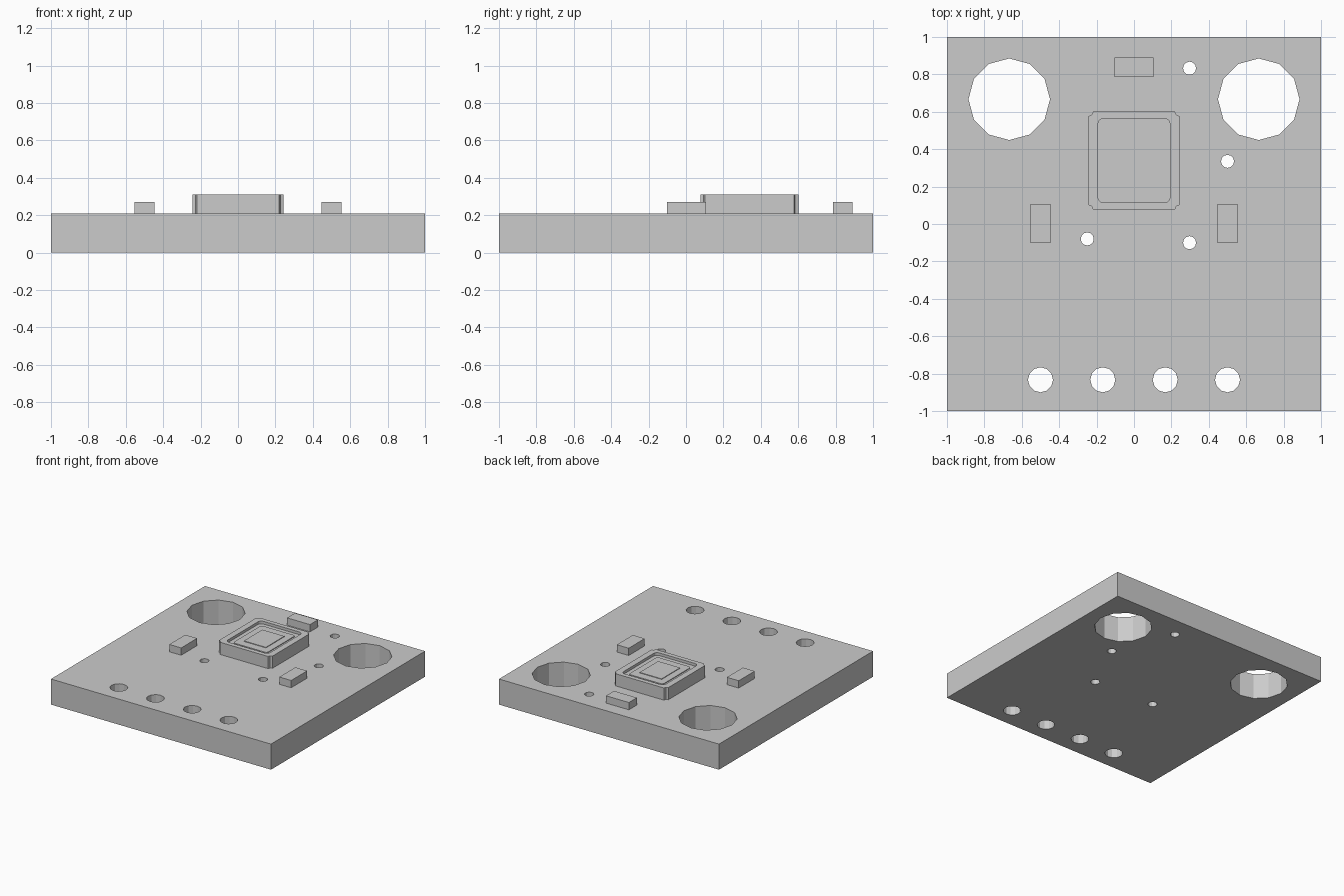
import bpy, bmesh
from math import sin, cos, pi
from mathutils import Matrix

cube = bpy.data.objects.get("Cube")
if cube:
    bpy.data.objects.remove(cube, do_unlink=True)

grey = bpy.data.materials.new("plain grey")
grey.use_nodes = True
colour = (0.6, 0.6, 0.6, 1)
grey.diffuse_color = colour
grey.node_tree.nodes["Principled BSDF"].inputs["Base Color"].default_value = colour


def finish(name, bm):
    bmesh.ops.recalc_face_normals(bm, faces=bm.faces)
    mesh = bpy.data.meshes.new(name)
    bm.to_mesh(mesh)
    bm.free()
    mesh.materials.append(grey)
    ob = bpy.data.objects.new(name, mesh)
    bpy.context.collection.objects.link(ob)
    return ob


def prism(name, outline, z0, z1):
    bm = bmesh.new()
    face = bm.faces.new([bm.verts.new((x, y, z0)) for x, y in outline])
    top = bmesh.ops.extrude_face_region(bm, geom=[face])["geom"]
    bmesh.ops.translate(bm, vec=(0, 0, z1 - z0),
                        verts=[v for v in top if isinstance(v, bmesh.types.BMVert)])
    return finish(name, bm)


def box(name, x, y, w, d, z0, z1):
    return prism(name, [(x + sx * w / 2, y + sy * d / 2)
                        for sx, sy in ((-1, -1), (1, -1), (1, 1), (-1, 1))], z0, z1)


def rounded(cy, w, d, r, steps=4):
    pts = []
    for q, (sx, sy) in enumerate(((1, 1), (-1, 1), (-1, -1), (1, -1))):
        for i in range(steps + 1):
            a = (q + i / steps) * pi / 2
            pts.append((sx * (w / 2 - r) + r * cos(a), cy + sy * (d / 2 - r) + r * sin(a)))
    return pts


def cut(ob, cutter):
    mod = ob.modifiers.new("cut", "BOOLEAN")
    mod.operation, mod.solver, mod.object = "DIFFERENCE", "EXACT", cutter
    cutter.hide_render = True
    bpy.context.view_layer.update()
    graph = bpy.context.evaluated_depsgraph_get()
    mesh = bpy.data.meshes.new_from_object(ob.evaluated_get(graph))
    ob.modifiers.clear()
    ob.data = mesh
    bpy.data.objects.remove(cutter, do_unlink=True)


TOP = 0.21

# Board with through holes
board = box("board", 0, 0, 2, 2, 0, TOP)
holes = [(s * 0.667, 0.667, 0.218) for s in (-1, 1)]
holes += [(x, -0.833, 0.067) for x in (-0.5, -0.167, 0.167, 0.5)]
holes += [(x, y, 0.035) for x, y in ((0.297, 0.833), (0.5, 0.335), (-0.25, -0.08), (0.297, -0.1))]
bm = bmesh.new()
for x, y, r in holes:
    bmesh.ops.create_cone(bm, cap_ends=True, segments=12, radius1=r, radius2=r, depth=1,
                          matrix=Matrix.Translation((x, y, TOP / 2)))
cut(board, finish("hole_cutter", bm))

# Chip housing with notched corners and a shallow recess
CY, HW, HD = 0.339, 0.243, 0.262
corner = [(HW, HD - 0.024), (HW - 0.017, HD - 0.017), (HW - 0.024, HD)]
outline = []
for sx, sy in ((1, 1), (-1, 1), (-1, -1), (1, -1)):
    pts = corner if sx * sy > 0 else corner[::-1]
    outline += [(sx * x, CY + sy * y) for x, y in pts]
housing = prism("chip_housing", outline, TOP, 0.31)
cut(housing, prism("recess_cutter", rounded(CY, 0.385, 0.45, 0.03), 0.288, 0.4))

# Low stepped plates inside the recess
prism("chip_plate", rounded(CY, 0.31, 0.37, 0.02), 0.288, 0.294)
box("chip_die", 0, CY, 0.2, 0.24, 0.294, 0.299)

# Small components around the chip
box("back_component", 0, 0.838, 0.208, 0.104, TOP, 0.27)
for side, s in (("left", 1), ("right", -1)):
    box(side + "_component", s * 0.5, 0.003, 0.108, 0.208, TOP, 0.27)
